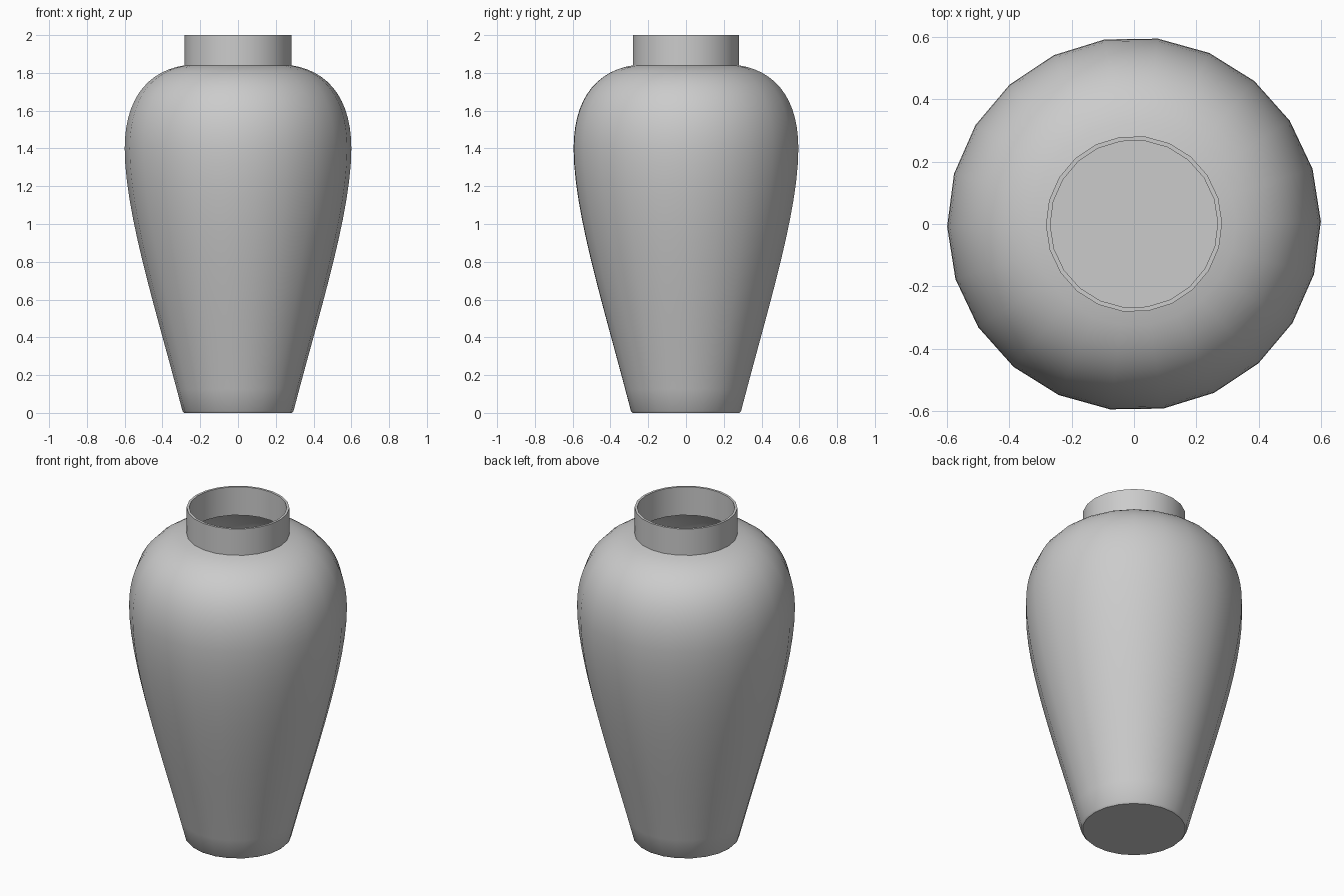
import bpy, bmesh
from math import sin, cos, pi, radians
from mathutils import Vector
from mathutils.geometry import interpolate_bezier

if "Cube" in bpy.data.objects:
    bpy.data.objects.remove(bpy.data.objects["Cube"])

SIDES = 22
PHASE = radians(0.8)
WALL = 0.014


def curve(*pts, n):
    return [(p.x, p.y) for p in interpolate_bezier(*[Vector(p) for p in pts], n)]


# Outer profile (radius, height): foot, flank, shoulder, neck
profile = [(0.285, 0.0), (0.294, 0.01)]
profile += curve((0.295, 0.012), (0.42, 0.5), (0.60, 1.05), (0.60, 1.4), n=14)[1:]
profile += curve((0.60, 1.4), (0.60, 1.66), (0.48, 1.81), (0.283, 1.84), n=14)[1:]
profile += [(0.283, 2.0)]

# Lathe the outer skin
bm = bmesh.new()
rings = []
for r, z in profile:
    angles = [PHASE + 2 * pi * i / SIDES for i in range(SIDES)]
    rings.append([bm.verts.new((r * cos(a), r * sin(a), z)) for a in angles])
for low, high in zip(rings, rings[1:]):
    for i in range(SIDES):
        j = (i + 1) % SIDES
        bm.faces.new((low[i], low[j], high[j], high[i]))
bm.faces.new(rings[0][::-1])

mesh = bpy.data.meshes.new("vase")
bm.to_mesh(mesh)
bm.free()
vase = bpy.data.objects.new("vase", mesh)
bpy.context.collection.objects.link(vase)

# Hollow wall thickness, grown inwards
wall = vase.modifiers.new("wall", 'SOLIDIFY')
wall.thickness = WALL
wall.offset = -1
wall.use_even_offset = True

bpy.context.view_layer.objects.active = vase
vase.select_set(True)
bpy.ops.object.modifier_apply(modifier="wall")
bpy.ops.object.shade_smooth_by_angle(angle=radians(30))
